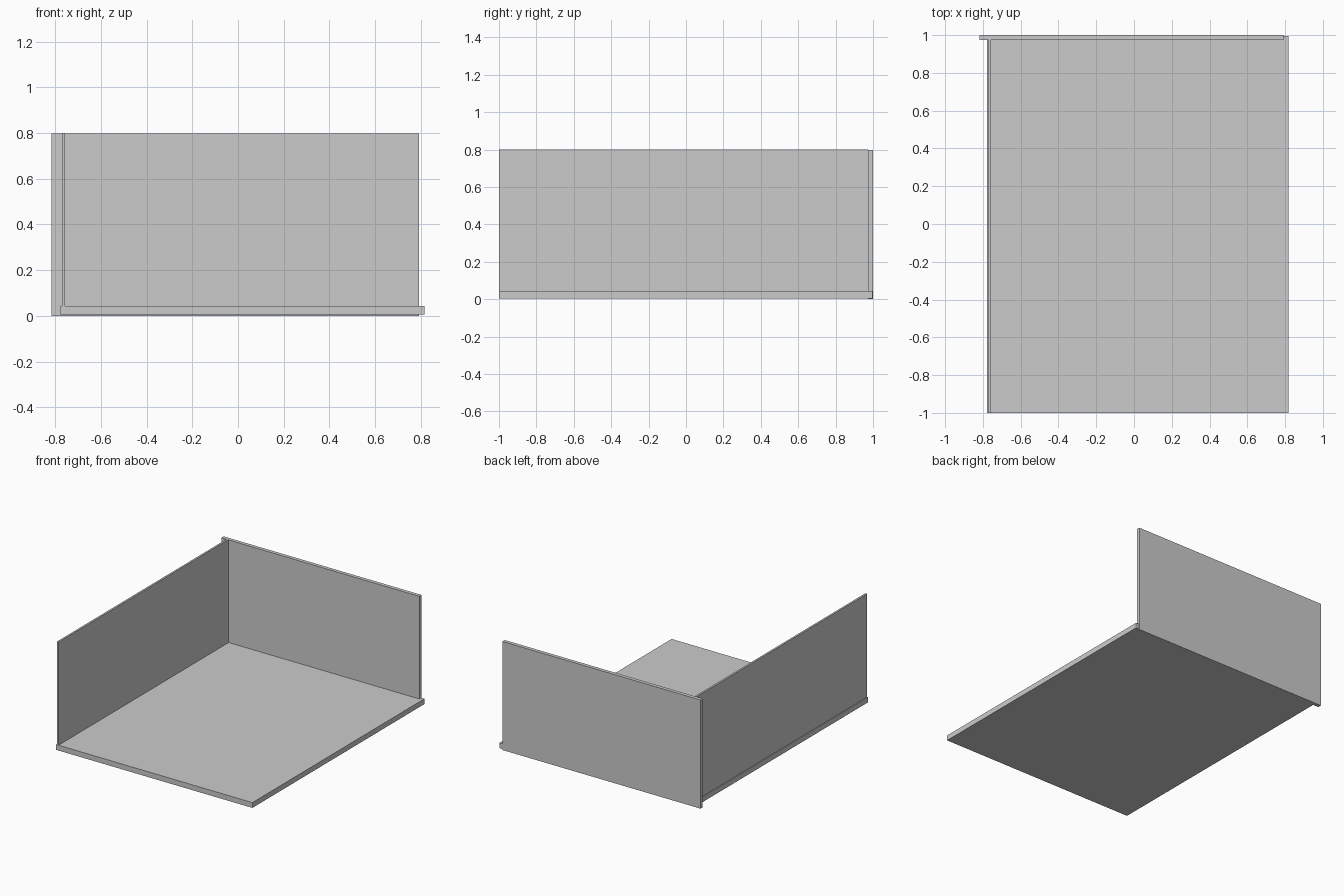
import bpy

if "Cube" in bpy.data.objects:
    bpy.data.objects.remove(bpy.data.objects["Cube"])


def box(name, x, y, z):
    """Axis-aligned box from (min, max) ranges."""
    bpy.ops.mesh.primitive_cube_add(size=1, location=[sum(r) / 2 for r in (x, y, z)])
    ob = bpy.context.object
    ob.name = name
    ob.scale = [r[1] - r[0] for r in (x, y, z)]
    bpy.ops.object.transform_apply(location=False, rotation=False, scale=True)
    return ob


# Floor slab, slightly raised above the bottom of the back wall
box("floor", (-0.777, 0.817), (-1.0, 0.996), (0.005, 0.044))
# Thin left wall standing on the floor
box("left_wall", (-0.771, -0.757), (-1.0, 0.973), (0.044, 0.801))
# Back wall, overhanging the floor on the left
box("back_wall", (-0.817, 0.791), (0.973, 1.0), (0.0, 0.797))
